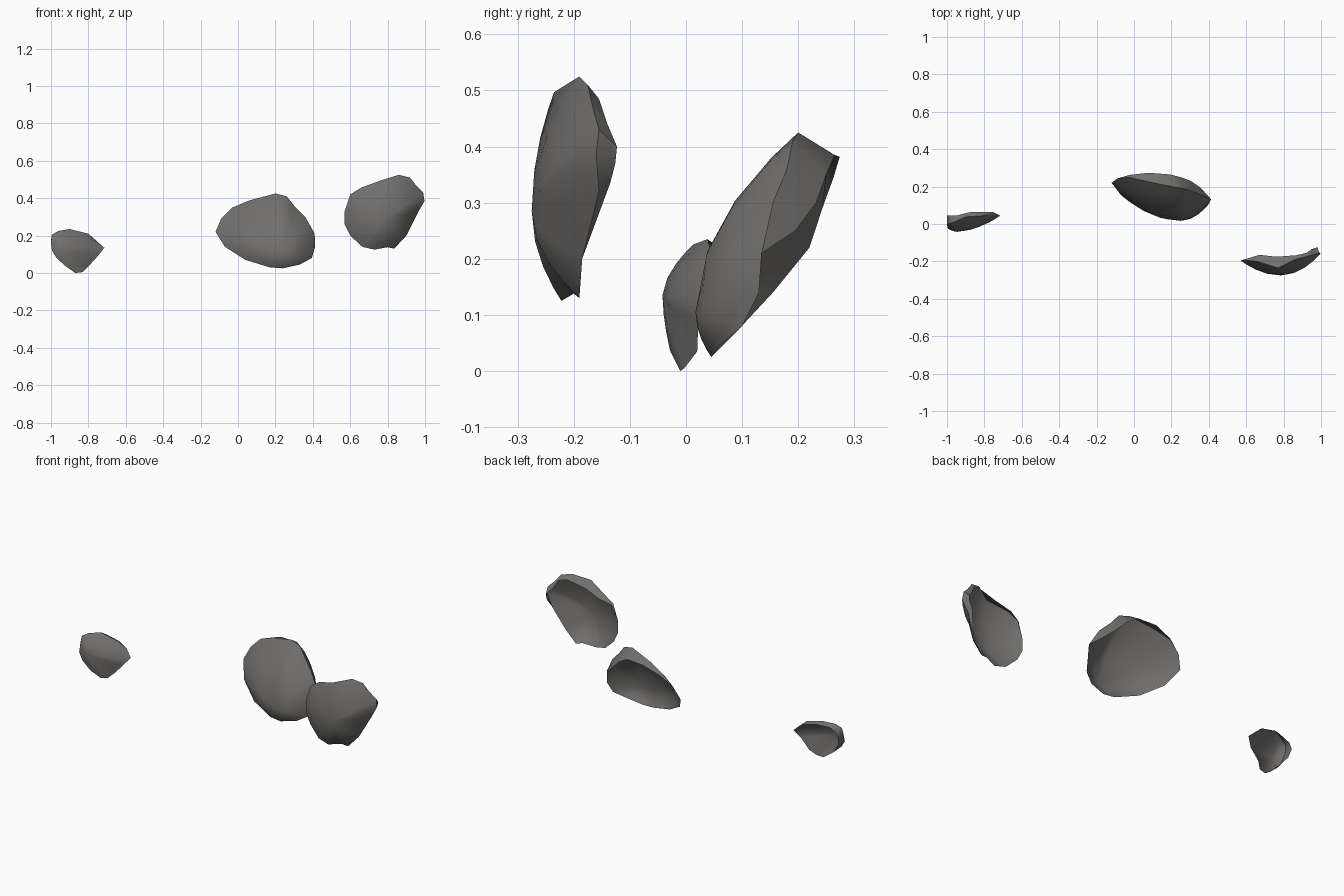
import bpy, bmesh, math

stone = bpy.data.materials.new("dark_grey_stone")
stone.diffuse_color = (0.165, 0.16, 0.155, 1)


def shard(name, rim, lip, apex, power, rings=(1.0, 0.86, 0.62, 0.34)):
    """Broken curved shell: a jagged outline domed forward to an apex, with a
    lip folding backwards at the outline points listed in lip.
    The outline runs clockwise as seen from the front."""
    bm = bmesh.new()
    ax, ay, az = apex
    loops = []
    for s in rings:
        loops.append([bm.verts.new((ax + (x - ax) * s,
                                    ay + (y - ay) * s ** power,
                                    az + (z - az) * s)) for x, y, z in rim])
    tip = bm.verts.new(apex)
    n = len(rim)
    # domed front
    for a, b in zip(loops, loops[1:]):
        for i in range(n):
            j = (i + 1) % n
            bm.faces.new((a[j], a[i], b[i], b[j]))
    for i in range(n):
        bm.faces.new((loops[-1][(i + 1) % n], loops[-1][i], tip))
    # folded lip, tapering to nothing at its ends
    back = {i: bm.verts.new(p) for i, p in lip.items()}
    edge = loops[0]
    for i in range(n):
        j = (i + 1) % n
        ring = [edge[i], edge[j]] + [back[k] for k in (j, i) if k in back]
        if len(ring) > 2:
            bm.faces.new(ring)
    me = bpy.data.meshes.new(name)
    bm.to_mesh(me)
    bm.free()
    me.materials.append(stone)
    ob = bpy.data.objects.new(name, me)
    bpy.context.collection.objects.link(ob)
    bpy.context.view_layer.objects.active = ob
    ob.select_set(True)
    bpy.ops.object.shade_smooth_by_angle(angle=math.radians(45))
    ob.select_set(False)


# Small shard on the left
shard("small_shard", [
    (-1.0, -.005, .17), (-.995, .0, .205), (-.96, .012, .225), (-.90, .038, .235),
    (-.80, .045, .21), (-.76, .055, .175), (-.715, .045, .135), (-.75, .022, .09),
    (-.80, .02, .035), (-.83, -.003, .005), (-.87, -.01, .0), (-.92, -.028, .035),
    (-.97, -.03, .08), (-.995, -.025, .12)],
    {0: (-1.0, .045, .165), 1: (-.985, .045, .195), 2: (-.95, .045, .212),
     3: (-.88, .063, .218), 4: (-.80, .065, .20), 5: (-.755, .065, .17),
     12: (-.955, 0, .075), 13: (-.99, .03, .12)},
    (-.945, -.042, .135), 1.7)

# Large leaning shard in the middle
shard("large_shard", [
    (-.12, .22, .22), (-.09, .243, .29), (-.03, .25, .35), (.06, .23, .388),
    (.20, .20, .425), (.26, .19, .41), (.30, .18, .36), (.36, .155, .30),
    (.41, .135, .21), (.412, .13, .14), (.395, .10, .08), (.33, .06, .045),
    (.24, .045, .025), (.17, .05, .03), (.04, .09, .07), (-.07, .155, .14)],
    {2: (-.02, .263, .345), 3: (.08, .274, .382), 4: (.19, .265, .385),
     5: (.25, .25, .35), 6: (.30, .232, .30), 7: (.355, .195, .25)},
    (.25, .017, .105), 2.0)

# Upright shard on the right
shard("upright_shard", [
    (.57, -.195, .33), (.60, -.195, .42), (.66, -.20, .457), (.77, -.235, .497),
    (.86, -.19, .525), (.92, -.175, .51), (.955, -.165, .465), (.99, -.155, .43),
    (.997, -.16, .385), (.96, -.155, .32), (.90, -.185, .20), (.835, -.19, .13),
    (.80, -.20, .138), (.73, -.222, .125), (.665, -.215, .14), (.60, -.20, .20),
    (.57, -.195, .26)],
    {1: (.605, -.185, .415), 2: (.67, -.165, .44), 3: (.76, -.175, .47),
     4: (.87, -.167, .495), 5: (.92, -.155, .485), 6: (.945, -.14, .44),
     7: (.98, -.123, .40), 8: (.975, -.126, .37), 9: (.95, -.135, .335)},
    (.785, -.275, .285), 2.0)
